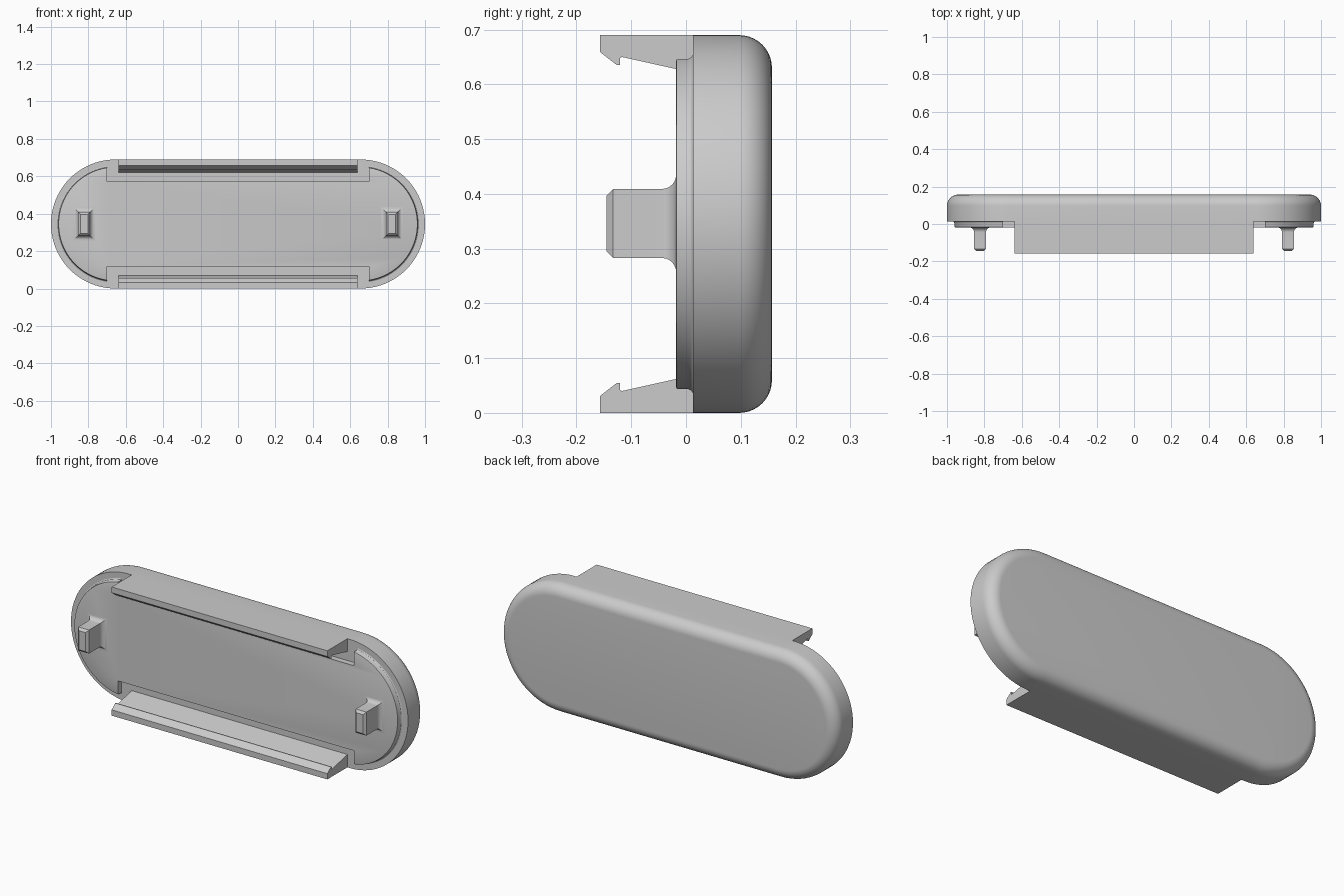
import bpy, bmesh
from math import sin, cos, acos, pi, radians

cube = bpy.data.objects.get("Cube")
if cube:
    bpy.data.objects.remove(cube, do_unlink=True)

MID = 0.345          # height of the centre line
ARC_X = 0.655        # centre of the rounded ends
SEG = 40

grey = bpy.data.materials.new("plain_grey")
grey.use_nodes = True
colour = (0.6, 0.6, 0.6, 1)
grey.diffuse_color = colour
grey.node_tree.nodes["Principled BSDF"].inputs["Base Color"].default_value = colour


def loft(name, rings, cap_start=True):
    """Bridge matching closed rings of 3D points and cap the ends."""
    bm = bmesh.new()
    loops = [[bm.verts.new(p) for p in ring] for ring in rings]
    n = len(loops[0])
    for a, b in zip(loops, loops[1:]):
        for i in range(n):
            j = (i + 1) % n
            bm.faces.new((a[i], a[j], b[j], b[i]))
    if cap_start:
        bm.faces.new(loops[0][::-1])
    bm.faces.new(loops[-1])
    bmesh.ops.recalc_face_normals(bm, faces=bm.faces)
    mesh = bpy.data.meshes.new(name)
    bm.to_mesh(mesh)
    bm.free()
    mesh.materials.append(grey)
    obj = bpy.data.objects.new(name, mesh)
    bpy.context.collection.objects.link(obj)
    bpy.ops.object.select_all(action='DESELECT')
    obj.select_set(True)
    bpy.context.view_layer.objects.active = obj
    bpy.ops.object.shade_smooth_by_angle(angle=radians(30))
    return obj


def end_arc(r, a):
    """Right hand rounded end, as (x, z) pairs about the centre."""
    angles = [-a + 2 * a * i / SEG for i in range(SEG + 1)]
    return [(ARC_X + r * cos(t), r * sin(t)) for t in angles]


def two_ended(half, y):
    """Add the other end by a half turn."""
    return [(s * x, y, MID + s * z) for s in (1, -1) for x, z in half]


# Rounded cover with a filleted back edge
FILLET = 0.06
steps = [i * pi / 2 / 10 for i in range(11)]
sections = [(0.345, 0.013)] + [
    (0.345 - FILLET * (1 - cos(t)), 0.097 + FILLET * sin(t)) for t in steps]
loft("cover", [two_ended(end_arc(r, pi / 2), y) for r, y in sections])

# Raised inner plate, notched along the clips
NOTCH_X, NOTCH_Z = 0.70, 0.228


def plate_ring(r, y):
    arc = end_arc(r, acos((NOTCH_X - ARC_X) / r))
    return two_ended([(NOTCH_X, -NOTCH_Z)] + arc + [(NOTCH_X, NOTCH_Z)], y)


plate = [(0.313, 0.013), (0.308, 0.010), (0.305, 0.004),
         (0.305, -0.014), (0.304, -0.017), (0.301, -0.018)]
loft("inner_plate", [plate_ring(r, y) for r, y in plate], cap_start=False)

# Long hooked clips: (y, height in from the outer edge)
hook = [(0.013, 0), (-0.157, 0), (-0.157, 0.031), (-0.126, 0.055),
        (-0.121, 0.055), (-0.121, 0.042), (-0.117, 0.040),
        (-0.018, 0.062), (0.013, 0.069)]
for name, side in (("upper_clip", 1), ("lower_clip", -1)):
    loft(name, [[(x, y, MID + side * (MID - d)) for y, d in hook]
                for x in (-0.64, 0.64)])

# Locating pegs with flared roots and chamfered tips
flare = 0.026
root = [i * pi / 2 / 6 for i in range(7)]
peg = [(flare * (1 - sin(t)), -0.018 - flare * (1 - cos(t))) for t in root]
peg += [(0, -0.133), (-0.012, -0.145)]
for name, cx in (("left_peg", 0.823), ("right_peg", -0.823)):
    loft(name, [[(cx + sx * (0.032 + o), y, MID + 0.001 + sz * (0.063 + o))
                 for sx, sz in ((-1, -1), (1, -1), (1, 1), (-1, 1))]
                for o, y in peg], cap_start=False)
